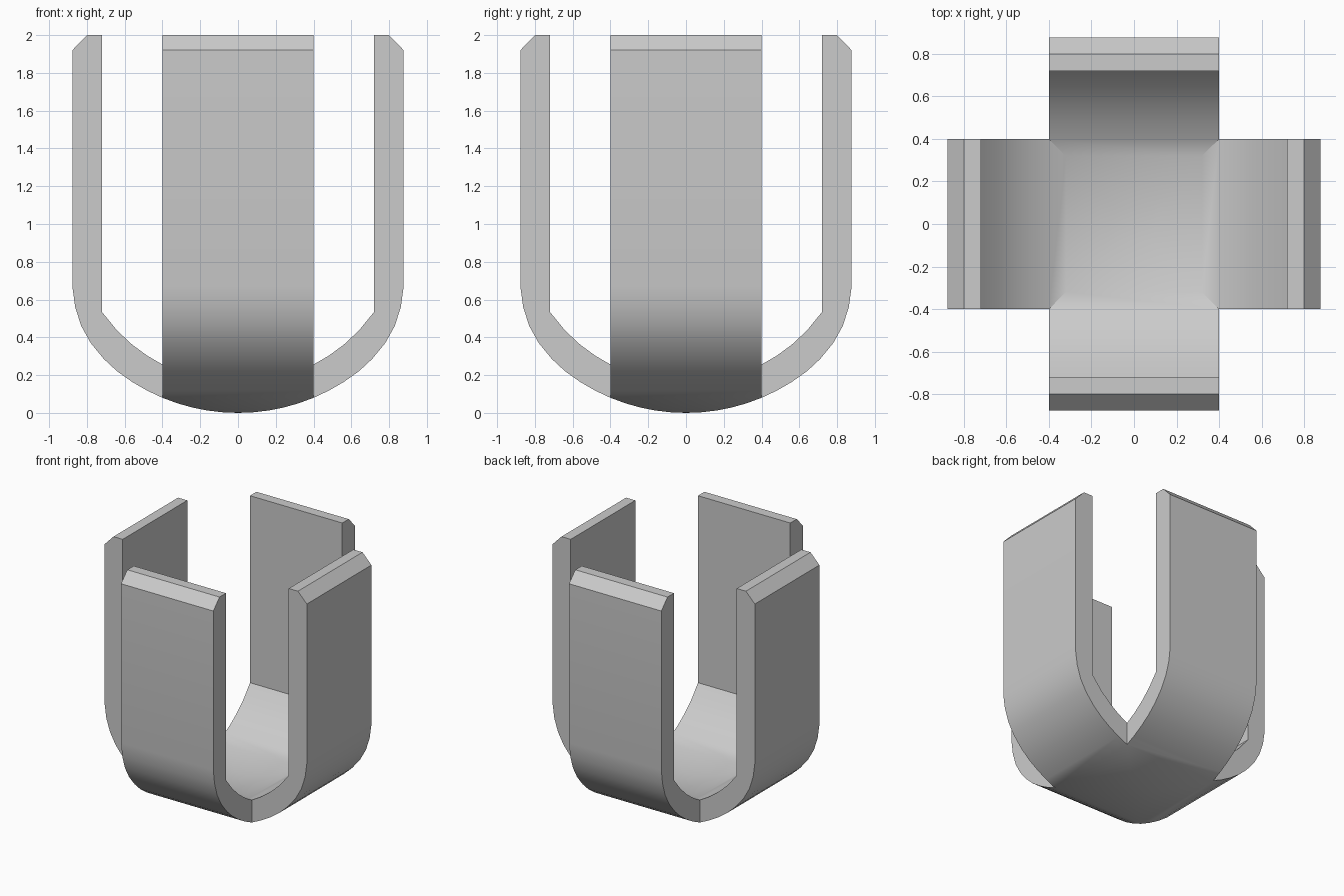
import bpy, bmesh, math

cube = bpy.data.objects.get("Cube")
if cube:
    bpy.data.objects.remove(cube, do_unlink=True)

HALF = 0.4      # half width of each prong
CENTRE = 1.04   # height of the shared arc centre


def arc(radius, r):
    return CENTRE - math.sqrt(radius ** 2 - r ** 2)


# Outer and inner profiles, from the middle of the base outwards
steps = [0.08 * i for i in range(10)]
outer = [(r, arc(CENTRE, r)) for r in steps[:9]]
outer += [(0.71, 0.285), (0.78, 0.37), (0.83, 0.46), (0.862, 0.56),
          (0.877, 0.67), (0.877, 1.92), (0.8, 2.0)]
inner = [(r, arc(0.88, r)) for r in steps] + [(0.72, 2.0)]

bm = bmesh.new()


def add_face(points, turn):
    c, s = [(1, 0), (0, 1), (-1, 0), (0, -1)][turn]
    verts = [bm.verts.new((x * c - y * s, x * s + y * c, z)) for x, y, z in points]
    bm.faces.new(verts)


def add_strip(profile, turn):
    # Mitred in the base, constant width along the prong
    for (r0, z0), (r1, z1) in zip(profile, profile[1:]):
        w0, w1 = min(r0, HALF), min(r1, HALF)
        points = [(r0, -w0, z0), (r1, -w1, z1), (r1, w1, z1)]
        if w0 > 0:
            points.append((r0, w0, z0))
        add_face(points, turn)


# Four prongs meeting on the diagonals of the base
outline = [p for p in outer if p[0] > HALF - 0.01]
outline += [p for p in reversed(inner) if p[0] > HALF - 0.01]
for turn in range(4):
    add_strip(outer + [inner[-1]], turn)
    add_strip(inner, turn)
    for side in (-HALF, HALF):
        add_face([(r, side, z) for r, z in outline], turn)

bmesh.ops.remove_doubles(bm, verts=bm.verts[:], dist=0.0005)
bmesh.ops.recalc_face_normals(bm, faces=bm.faces[:])

mesh = bpy.data.meshes.new("four_prong_clip")
bm.to_mesh(mesh)
bm.free()
clip = bpy.data.objects.new("four_prong_clip", mesh)
bpy.context.collection.objects.link(clip)

# Plain grey material
colour = (0.6, 0.6, 0.6, 1)
grey = bpy.data.materials.new("plain_grey")
grey.use_nodes = True
grey.diffuse_color = colour
grey.node_tree.nodes["Principled BSDF"].inputs["Base Color"].default_value = colour
mesh.materials.append(grey)

bpy.ops.object.select_all(action="DESELECT")
clip.select_set(True)
bpy.context.view_layer.objects.active = clip
bpy.ops.object.shade_smooth_by_angle(angle=math.radians(30))
